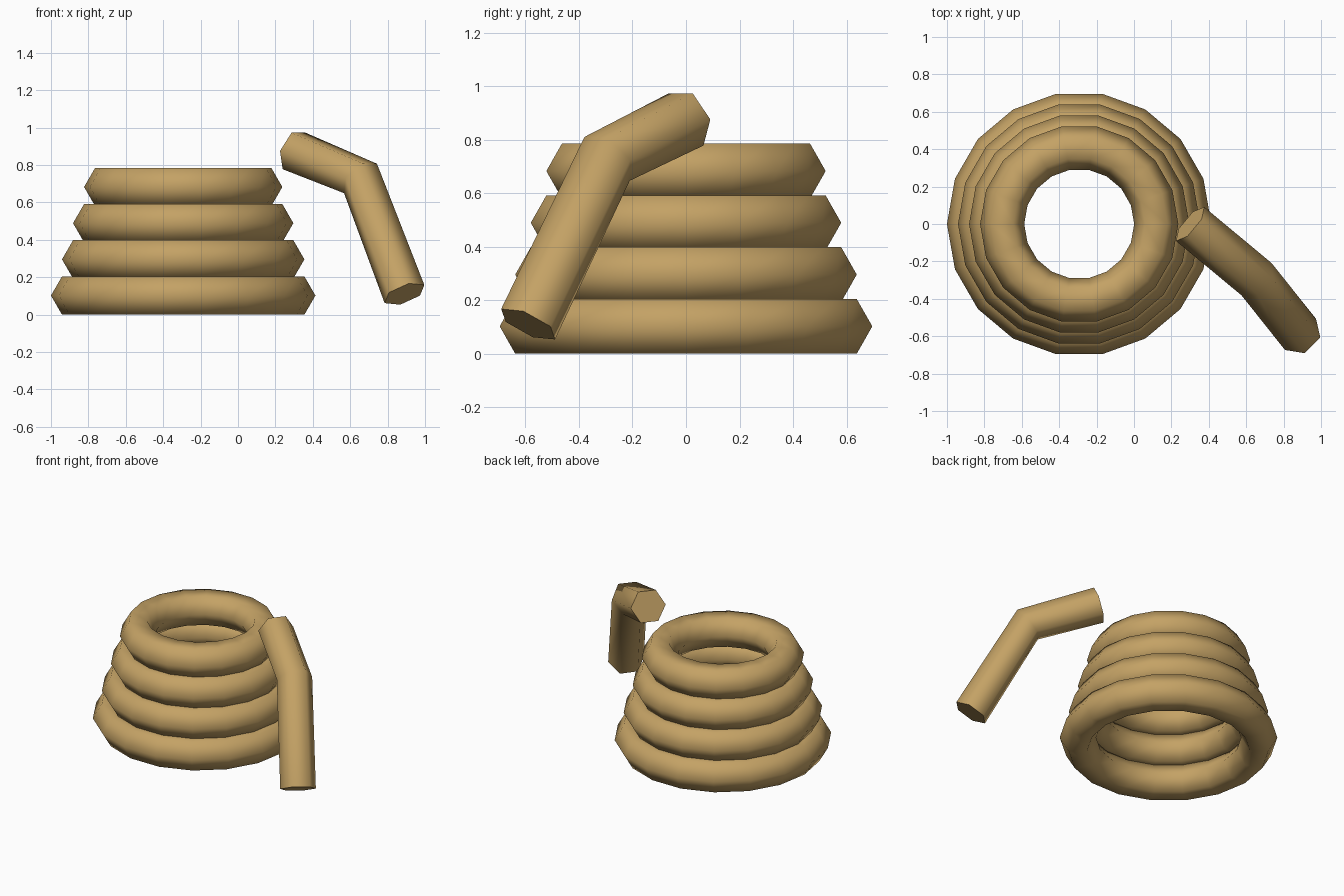
import bpy, bmesh
from math import cos, sin, pi
from mathutils import Vector

if "Cube" in bpy.data.objects:
    bpy.data.objects.remove(bpy.data.objects["Cube"])

R = 0.118          # rope thickness radius
SIDES = 6

rope_mat = bpy.data.materials.new("rope")
rope_mat.diffuse_color = (0.55, 0.36, 0.13, 1)
rope_mat.use_nodes = True
rope_mat.node_tree.nodes["Principled BSDF"].inputs["Base Color"].default_value = rope_mat.diffuse_color

# Stacked coils, each one narrower than the one below
for i in range(4):
    bpy.ops.mesh.primitive_torus_add(
        location=(-0.293, 0, 0.102 + 0.1935 * i),
        major_radius=0.589 - 0.059 * i, minor_radius=R,
        major_segments=18, minor_segments=SIDES)
    coil = bpy.context.object
    coil.name = f"rope_coil_{i + 1}"
    coil.data.materials.append(rope_mat)
    bpy.ops.object.shade_smooth()

# Loose rope end: hexagon swept along a bent path
path = [Vector(p) for p in ((0.30, 0, 0.875), (0.655, -0.295, 0.728), (0.89, -0.59, 0.11))]
d1 = (path[1] - path[0]).normalized()
d2 = (path[2] - path[1]).normalized()
tangents = [d1, (d1 + d2).normalized(), d2]

bm = bmesh.new()
u = Vector((0, 0, 1)).cross(d1).normalized()
rings = []
for i, (p, t) in enumerate(zip(path, tangents)):
    if i:
        u = tangents[i - 1].rotation_difference(t) @ u
    v = t.cross(u)
    rings.append([bm.verts.new(p + R * (cos(2 * pi * k / SIDES) * u + sin(2 * pi * k / SIDES) * v))
                  for k in range(SIDES)])
for a, b in zip(rings, rings[1:]):
    for k in range(SIDES):
        n = (k + 1) % SIDES
        bm.faces.new((a[k], a[n], b[n], b[k])).smooth = True

# Flat cut ends with sharp rims
for cap in (bm.faces.new(rings[0][::-1]), bm.faces.new(rings[-1])):
    for e in cap.edges:
        e.smooth = False
bmesh.ops.recalc_face_normals(bm, faces=bm.faces)

mesh = bpy.data.meshes.new("rope_end")
bm.to_mesh(mesh)
bm.free()
mesh.materials.append(rope_mat)
bpy.context.collection.objects.link(bpy.data.objects.new("rope_end", mesh))
